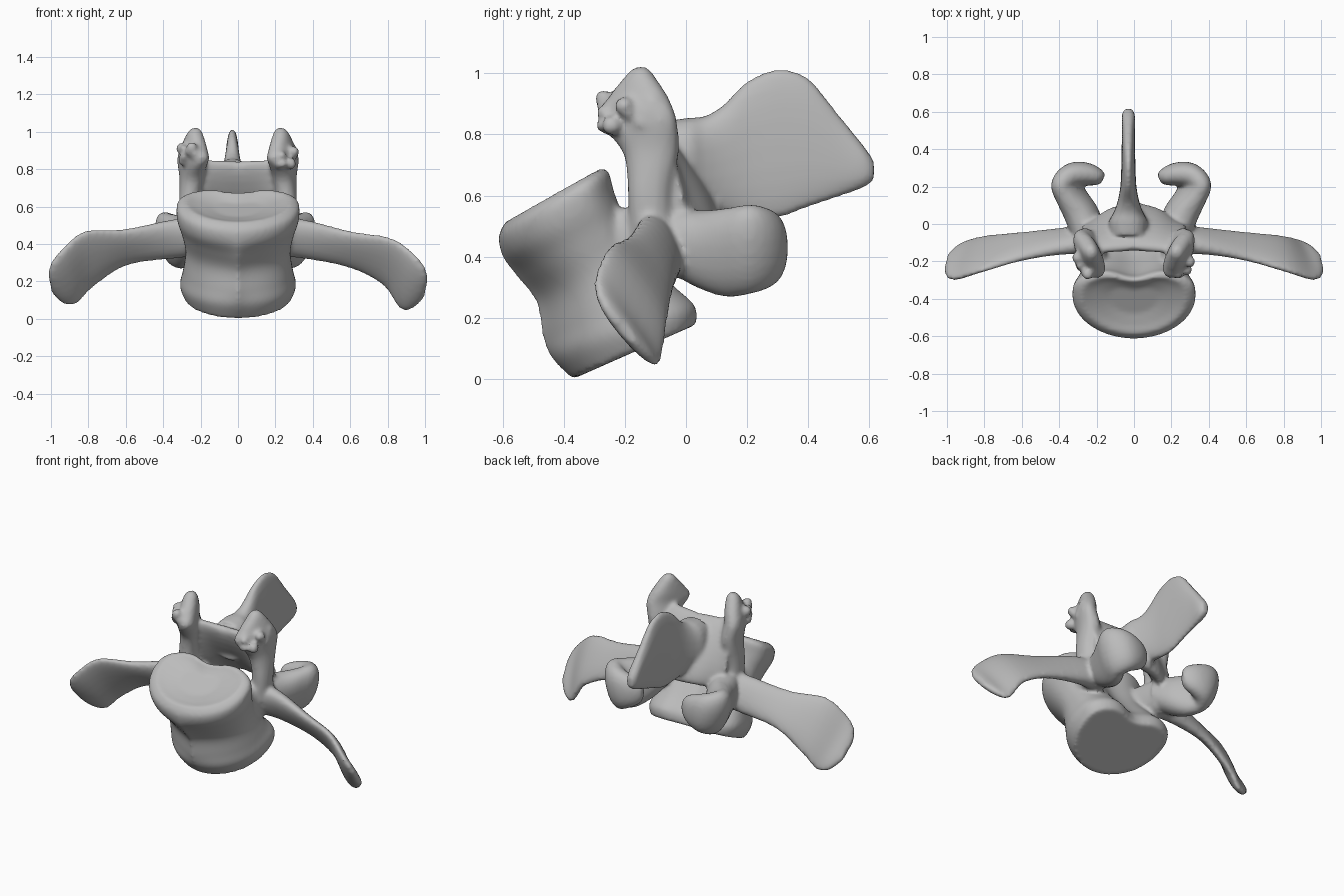
import bpy, bmesh, math, random
from mathutils import Vector, Matrix

random.seed(4)
if "Cube" in bpy.data.objects:
    bpy.data.objects.remove(bpy.data.objects["Cube"])

bm = bmesh.new()


def skin(rings):
    """Bridge equal rings of points and cap both ends."""
    rows = [[bm.verts.new(p) for p in ring] for ring in rings]
    n = len(rows[0])
    for a, b in zip(rows, rows[1:]):
        for i in range(n):
            j = (i + 1) % n
            bm.faces.new((a[i], a[j], b[j], b[i]))
    bm.faces.new(rows[0][::-1])
    bm.faces.new(rows[-1])


def rounded(v, power):
    return math.copysign(abs(v) ** power, v)


def flow(rows, steps=5):
    """Pass a smooth spline through rows of numbers."""
    padded = [rows[0], *rows, rows[-1]]
    out = []
    for p, q, r, s in zip(padded, padded[1:], padded[2:], padded[3:]):
        for k in range(steps):
            t = k / steps
            out.append([b + 0.5 * t * (c - a + t * (2 * a - 5 * b + 4 * c - d + t * (3 * (b - c) + d - a)))
                        for a, b, c, d in zip(p, q, r, s)])
    return out + [list(rows[-1])]


def limb(sections, side=1, shift=0, power=0.9, n=24):
    """Loft oval sections: centre xyz, half-width vector xyz, half thickness."""
    sections = flow(sections)
    centres = [Vector(s[:3]) for s in sections]
    rings = []
    for i, s in enumerate(sections):
        along = centres[min(i + 1, len(centres) - 1)] - centres[max(i - 1, 0)]
        wide = Vector(s[3:6])
        flat = along.cross(wide).normalized() * s[6]
        ring = []
        for k in range(n):
            a = math.tau * k / n
            p = centres[i] + wide * rounded(math.cos(a), power) + flat * rounded(math.sin(a), power)
            ring.append((p.x * side + shift, p.y, p.z))
        rings.append(ring)
    skin(rings)


def knob(x, y, z, r):
    bmesh.ops.create_icosphere(bm, subdivisions=2, radius=r, matrix=Matrix.Translation((x, y, z)))


# Body: tilted kidney-shaped drum, (front y, z, back y, z, half width, keel)
drum = [(-0.585, 0.52, -0.265, 0.70, 0.28, 0), (-0.612, 0.47, -0.235, 0.69, 0.325, 0),
        (-0.60, 0.40, -0.215, 0.62, 0.325, 0.03), (-0.55, 0.33, -0.18, 0.54, 0.30, 0.08),
        (-0.49, 0.25, -0.12, 0.43, 0.28, 0.10), (-0.47, 0.14, -0.02, 0.32, 0.295, 0.08),
        (-0.44, 0.07, 0.055, 0.25, 0.31, 0.03), (-0.37, 0.0, 0.06, 0.19, 0.285, 0)]
rings = []
for fy, fz, by, bz, w, keel in flow(drum):
    ring = []
    for k in range(64):
        a = math.tau * k / 64
        x, c = w * math.sin(a), math.cos(a)
        if c > 0:
            t = 0.6 - 0.6 * c + keel * c * (1 - math.exp(-abs(x) / 0.08))
        else:
            t = 0.6 - 0.4 * rounded(c, 0.65) - 0.13 * math.exp(-(x / 0.11) ** 2)
        ring.append((x, fy + (by - fy) * t, fz + (bz - fz) * t))
    rings.append(ring)
# Shallow dish in the upper face
middle = sum((Vector(p) for p in rings[0]), Vector()) / len(rings[0])
for scale, depth in ((0.8, 0.015), (0.45, 0.03)):
    drop = Vector((0, 0.5, -0.87)) * depth
    rings.insert(0, [middle.lerp(Vector(p), scale) + drop for p in rings[2 if scale < 0.8 else 0]])
skin(rings)

# Spinous process: upright blade flaring into the arch, (y, bottom z, top z, half thickness)
blade = [(-0.06, 0.60, 0.845, 0.10), (0.01, 0.57, 0.855, 0.105), (0.06, 0.55, 0.86, 0.08),
         (0.12, 0.54, 0.895, 0.058), (0.2, 0.525, 0.975, 0.043), (0.3, 0.525, 1.015, 0.038),
         (0.4, 0.56, 0.985, 0.036), (0.5, 0.595, 0.865, 0.035), (0.58, 0.625, 0.765, 0.035),
         (0.615, 0.65, 0.715, 0.02)]
limb([(-0.03, y, (lo + hi) / 2, 0, 0, (hi - lo) / 2, t) for y, lo, hi, t in blade], power=0.85)

for side in (1, -1):
    # Transverse process: broad twisted wing, a little fuller on the right
    extra = 0.025 if side < 0 else 0
    limb([(0.20, -0.09, 0.44, 0, -0.04, 0.10, 0.08),
          (0.36, -0.09, 0.425, 0, -0.05, 0.10, 0.055),
          (0.60, -0.12, 0.37 + extra / 2, 0, -0.07, 0.095, 0.036),
          (0.80, -0.16, 0.305 + extra / 2, 0.02, -0.095, 0.125 + extra, 0.032),
          (0.91, -0.19, 0.195 + extra, 0.04, -0.105, 0.14, 0.032),
          (0.97, -0.20, 0.165 + extra, 0.03, -0.085, 0.105, 0.028),
          (1.005, -0.205, 0.165 + extra, 0.01, -0.045, 0.05, 0.015)], side)
    # Pedicle joining the body to the arch
    limb([(0.19, -0.34, 0.46, 0, 0.03, 0.10, 0.07),
          (0.21, -0.18, 0.45, 0, 0.02, 0.11, 0.065),
          (0.24, -0.02, 0.44, 0, 0.02, 0.11, 0.08)], side)
    # Upper joint column widening into a slanted head
    limb([(0.24, -0.11, 0.46, 0, 0.08, 0, 0.07),
          (0.26, -0.12, 0.60, 0, 0.07, 0, 0.055),
          (0.25, -0.115, 0.74, 0.02, 0.09, 0, 0.06),
          (0.24, -0.16, 0.85, 0.06, 0.125, 0, 0.062),
          (0.235, -0.155, 0.92, 0.045, 0.095, 0, 0.055),
          (0.23, -0.15, 0.99, 0.02, 0.045, 0, 0.04),
          (0.23, -0.15, 1.02, 0.01, 0.02, 0, 0.02)], side)
    # Rough lumps on the column head
    for i in range(14):
        a = random.uniform(-2.4, 0.9)
        knob((0.24 + 0.06 * math.cos(a)) * side, -0.17 + 0.10 * math.sin(a),
             random.uniform(0.82, 0.92), random.uniform(0.02, 0.034))
    # Lamina: sloping sheet closing the arch behind the canal
    limb([(0.27, -0.07, 0.65, 0, -0.04, 0.19, 0.05),
          (0.20, -0.06, 0.66, 0, -0.08, 0.19, 0.05),
          (0.11, -0.03, 0.665, 0, -0.11, 0.18, 0.05),
          (-0.03, -0.01, 0.665, 0, -0.12, 0.17, 0.055)], side)
    # Lower joint lobe: leans outwards and hooks inwards at the back
    limb([(0.22, -0.06, 0.46, 0.02, 0, 0.10, 0.09),
          (0.265, 0.05, 0.425, 0.03, 0, 0.125, 0.09),
          (0.315, 0.14, 0.415, 0.045, 0, 0.145, 0.075),
          (0.345, 0.21, 0.425, 0.045, 0, 0.145, 0.07),
          (0.305, 0.26, 0.43, 0.03, 0, 0.13, 0.07),
          (0.235, 0.265, 0.43, 0.01, 0, 0.105, 0.062),
          (0.175, 0.25, 0.43, 0, 0, 0.075, 0.045),
          (0.15, 0.24, 0.43, 0, 0, 0.04, 0.025)], side, shift=-0.015)

bmesh.ops.recalc_face_normals(bm, faces=bm.faces)
mesh = bpy.data.meshes.new("vertebra")
bm.to_mesh(mesh)
bm.free()

bone = bpy.data.materials.new("bone grey")
bone.use_nodes = True
grey = (0.5, 0.5, 0.5, 1)
bone.diffuse_color = grey
bone.node_tree.nodes["Principled BSDF"].inputs["Base Color"].default_value = grey
mesh.materials.append(bone)

vertebra = bpy.data.objects.new("vertebra", mesh)
bpy.context.collection.objects.link(vertebra)

# Fuse all parts into one soft bone surface
remesh = vertebra.modifiers.new("fuse", "REMESH")
remesh.mode = "VOXEL"
remesh.voxel_size = 0.012
remesh.use_smooth_shade = True
soften = vertebra.modifiers.new("soften", "SMOOTH")
soften.factor = 0.5
soften.iterations = 5
